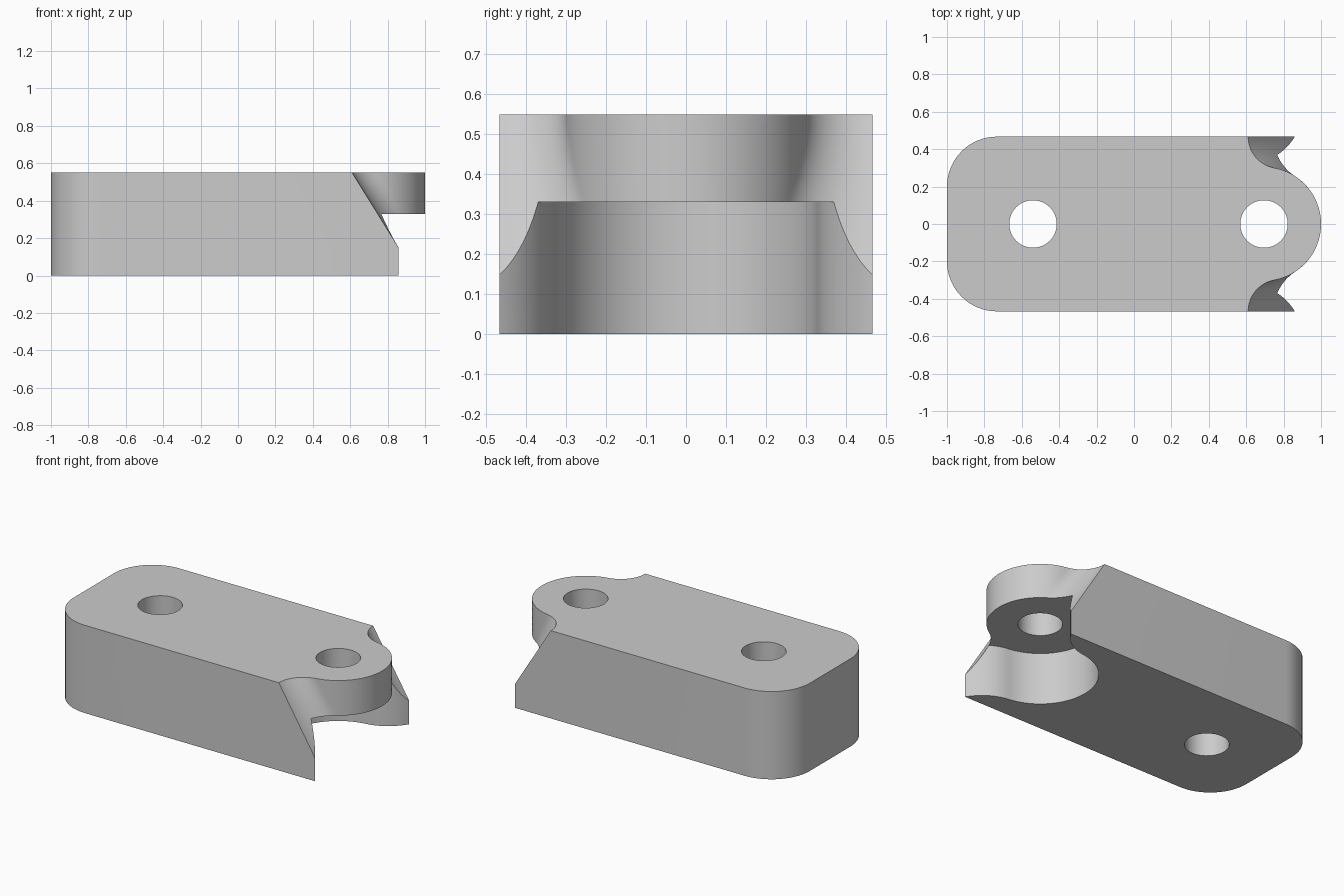
import bpy, bmesh
from math import pi, cos, sin, atan2, hypot

HALF_W, HEIGHT, LEDGE = 0.467, 0.55, 0.33
HUB_X, HUB_R, HOLE_R = 0.695, 0.305, 0.127
CORNER = 0.267

cube = bpy.data.objects.get("Cube")
if cube:
    bpy.data.objects.remove(cube)

grey = bpy.data.materials.new("plain_grey")
grey.use_nodes = True
COLOUR = (0.6, 0.6, 0.6, 1)
grey.diffuse_color = COLOUR
grey.node_tree.nodes["Principled BSDF"].inputs["Base Color"].default_value = COLOUR


def arc(cx, cy, r, a0, a1, n):
    steps = [a0 + (a1 - a0) * i / n for i in range(n + 1)]
    return [(cx + r * cos(a), cy + r * sin(a)) for a in steps]


def loft(name, levels):
    """Solid through matching outlines, given as (z, points) from bottom to top."""
    bm = bmesh.new()
    rings = [[bm.verts.new((x, y, z)) for x, y in pts] for z, pts in levels]
    n = len(rings[0])
    for low, high in zip(rings, rings[1:]):
        for i in range(n):
            j = (i + 1) % n
            bm.faces.new((low[i], low[j], high[j], high[i]))
    bm.faces.new(rings[0][::-1])
    bm.faces.new(rings[-1])
    bmesh.ops.recalc_face_normals(bm, faces=bm.faces)
    mesh = bpy.data.meshes.new(name)
    bm.to_mesh(mesh)
    bm.free()
    mesh.materials.append(grey)
    obj = bpy.data.objects.new(name, mesh)
    bpy.context.collection.objects.link(obj)
    return obj


def outline(z):
    """Plan of the block: rounded tongue, leaning concave fillets, rounded rear."""
    edge = 0.61 + (HEIGHT - z) * 0.62
    a = edge - HUB_X
    r = (a * a + HALF_W ** 2 - HUB_R ** 2) / (2 * (HUB_R - a))
    phi = atan2(HALF_W, a + r)
    half = arc(HUB_X, 0, HUB_R, 0, phi, 24)
    half += arc(edge + r, HALF_W, r, phi + pi, pi, 16)[1:]
    half += arc(CORNER - 1, HALF_W - CORNER, CORNER, pi / 2, pi, 16)
    return half + [(x, -y) for x, y in half[:0:-1]]


# Main block
LEVELS = 16
block = loft("link_block", [(z, outline(z)) for z in
                            [HEIGHT * i / LEVELS for i in range(LEVELS + 1)]])

# Socket under the tongue: round pocket with flared mouth
flare_x, flare_y, flare_r = 0.617, 0.607, 0.28
lean = atan2(flare_y, flare_x - HUB_X)
socket_r = hypot(flare_x - HUB_X, flare_y) - flare_r
side = arc(HUB_X, 0, socket_r, pi, lean, 24)
side += arc(flare_x, flare_y, flare_r, lean - pi, -0.3, 16)[1:]
side.append((1.3, side[-1][1]))
socket_plan = side + [(x, -y) for x, y in side[:0:-1]]
cutters = [loft("socket_cutter", [(-0.1, socket_plan), (LEDGE, socket_plan)])]

# Pin holes
for x in (-0.54, HUB_X):
    ring = arc(x, 0, HOLE_R, 0, 2 * pi, 48)[:-1]
    cutters.append(loft("hole_cutter", [(-0.1, ring), (HEIGHT + 0.1, ring)]))

bpy.ops.object.select_all(action='DESELECT')
bpy.context.view_layer.objects.active = block
block.select_set(True)
for cutter in cutters:
    cutter.hide_render = True
    mod = block.modifiers.new("cut", 'BOOLEAN')
    mod.operation = 'DIFFERENCE'
    mod.solver = 'EXACT'
    mod.object = cutter
    bpy.ops.object.modifier_apply(modifier=mod.name)
    bpy.data.objects.remove(cutter)

bpy.ops.object.shade_smooth_by_angle(angle=0.5)
